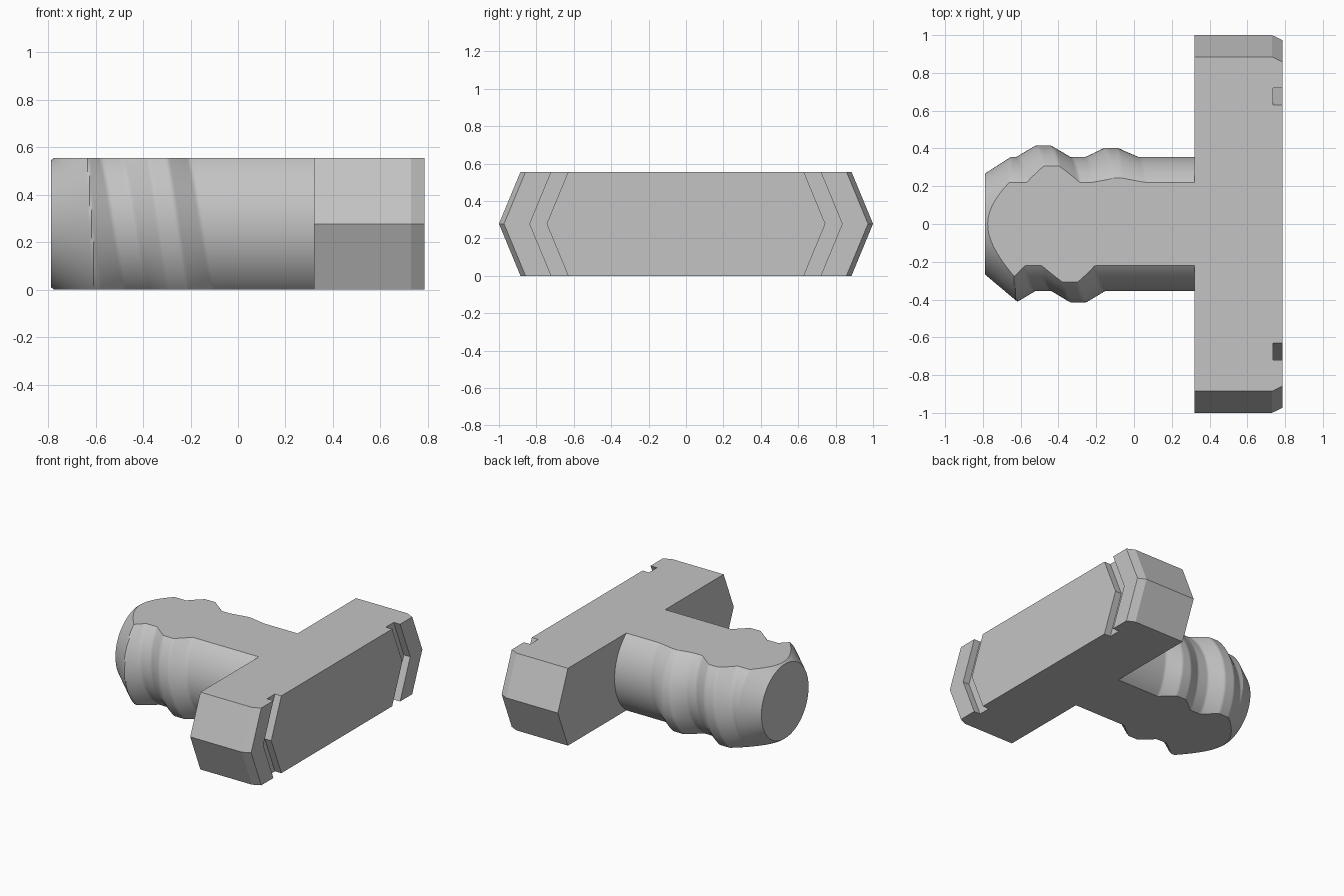
import bpy, bmesh, math
from mathutils import Vector

cube = bpy.data.objects.get("Cube")
if cube:
    bpy.data.objects.remove(cube, do_unlink=True)

HALF = 0.278          # half the thickness of the flat part
TIP, SHOULDER = -0.788, 0.32
ROOT, THREAD = 0.355, 0.06
PITCH = 0.37

grey = bpy.data.materials.new("plain grey")
grey.use_nodes = True
colour = (0.55, 0.55, 0.55, 1)
grey.diffuse_color = colour
grey.node_tree.nodes["Principled BSDF"].inputs["Base Color"].default_value = colour


def finish(bm, name, smooth=False):
    bmesh.ops.recalc_face_normals(bm, faces=bm.faces)
    mesh = bpy.data.meshes.new(name)
    bm.to_mesh(mesh)
    bm.free()
    mesh.materials.append(grey)
    obj = bpy.data.objects.new(name, mesh)
    bpy.context.collection.objects.link(obj)
    if smooth:
        bpy.ops.object.select_all(action='DESELECT')
        obj.select_set(True)
        bpy.context.view_layer.objects.active = obj
        bpy.ops.object.shade_smooth_by_angle(angle=math.radians(30))
    return obj


# Crossbar: notched plan outline, pushed outward at mid height to a ridge
half_plan = [(SHOULDER, 0.885), (0.73, 0.885), (0.786, 0.858), (0.786, 0.72),
             (0.735, 0.72), (0.735, 0.63), (0.786, 0.63)]
plan = half_plan + [(x, -y) for x, y in reversed(half_plan)]
bm = bmesh.new()
rings = []
for level in range(3):
    push = 0.115 if level == 1 else 0
    rings.append([bm.verts.new((x, y + math.copysign(push, y), level * HALF))
                  for x, y in plan])
for low, high in zip(rings, rings[1:]):
    for i in range(len(plan)):
        j = (i + 1) % len(plan)
        bm.faces.new((low[i], low[j], high[j], high[i]))
bm.faces.new(rings[0])
bm.faces.new(rings[-1])
finish(bm, "crossbar")


# Threaded shaft: helical ridge fading out, with a tapered tip
def radius(x, turn):
    ridge = 0
    for n in (-1, 0, 1):
        t = turn + n
        fade = max(0, min(1, (1.2 - t) / 0.26))
        d = abs(x - (-0.48 + PITCH * t - 0.03 * (1 - fade)))
        flank = 0.10 + 0.03 * (1 - fade)
        ridge = max(ridge, fade * THREAD * max(0, min(1, (0.14 - d) / flank)))
    slope = 0.74 - 0.1 * math.cos(2 * math.pi * turn)
    return min(ROOT + ridge, 0.268 + slope * (x - TIP))


SIDES, STEPS = 96, 130
bm = bmesh.new()
rings = []
for s in range(STEPS + 1):
    x = TIP + (SHOULDER - TIP) * s / STEPS
    ring = []
    for i in range(SIDES):
        a = 2 * math.pi * i / SIDES
        r = radius(x, i / SIDES)
        ring.append(bm.verts.new((x, r * math.cos(a), HALF + r * math.sin(a))))
    rings.append(ring)
for near, far in zip(rings, rings[1:]):
    for i in range(SIDES):
        j = (i + 1) % SIDES
        bm.faces.new((near[i], near[j], far[j], far[i]))
bm.faces.new(rings[0])
bm.faces.new(rings[-1])

# Slice the shaft flat on top and bottom, then cap the cuts
for z, side in ((2 * HALF, 1), (0, -1)):
    bmesh.ops.bisect_plane(bm, geom=bm.verts[:] + bm.edges[:] + bm.faces[:],
                           plane_co=(0, 0, z), plane_no=Vector((0, 0, side)),
                           clear_outer=True)
    rim = [e for e in bm.edges if e.is_boundary]
    bmesh.ops.edgeloop_fill(bm, edges=rim)
finish(bm, "threaded_shaft", smooth=True)
